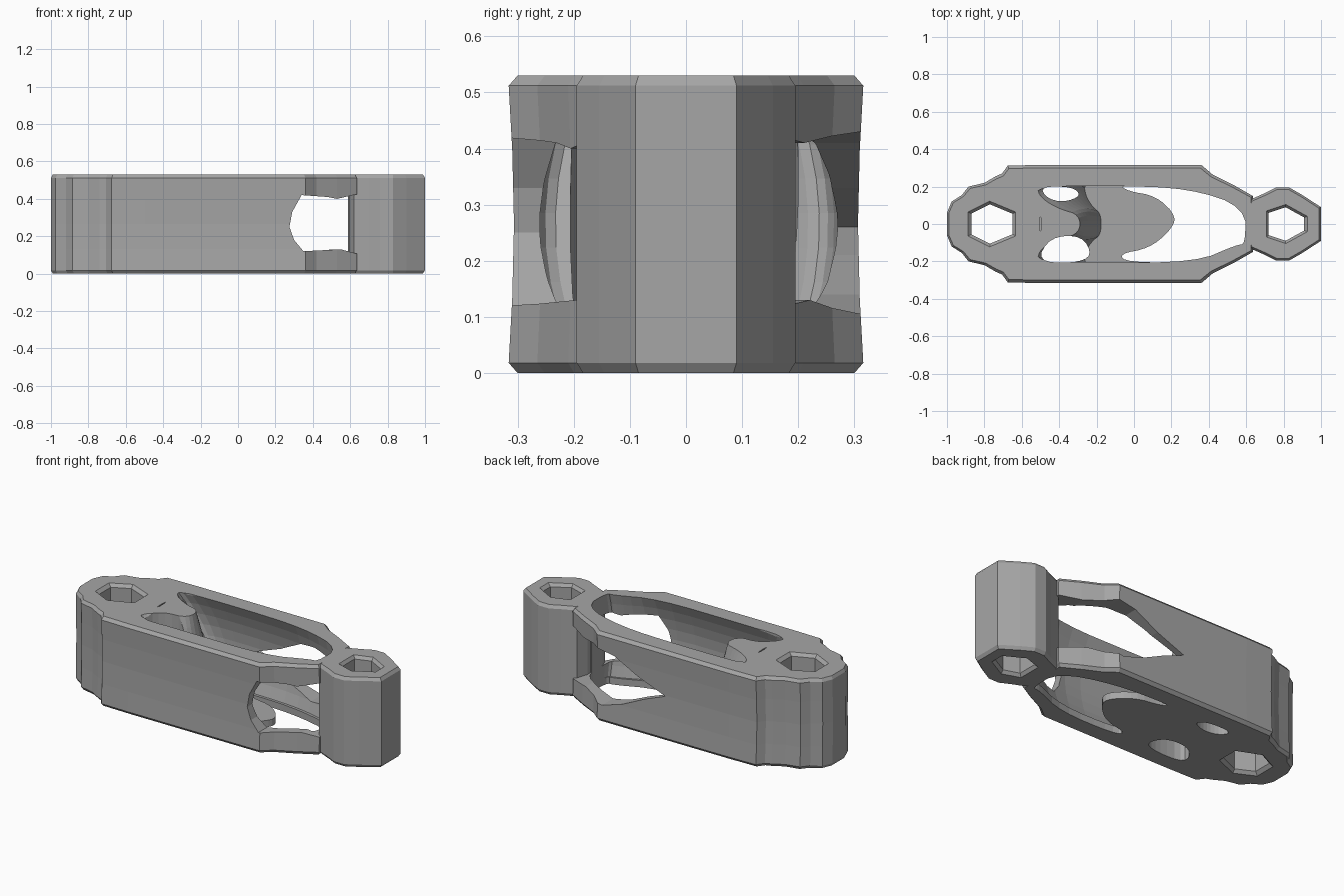
import bpy, bmesh
from mathutils import Vector

if "Cube" in bpy.data.objects:
    bpy.data.objects.remove(bpy.data.objects["Cube"], do_unlink=True)

H = 0.53
EDGE = 0.018

grey = bpy.data.materials.new("cast_grey")
grey.use_nodes = True
colour = (0.38, 0.38, 0.38, 1)
grey.diffuse_color = colour
grey.node_tree.nodes["Principled BSDF"].inputs["Base Color"].default_value = colour


def rounded(points, passes=2):
    """Corner cutting turns a rough outline into a soft one."""
    for _ in range(passes):
        out = []
        for i, p in enumerate(points):
            a, b = Vector(p), Vector(points[(i + 1) % len(points)])
            out += [a.lerp(b, 0.25), a.lerp(b, 0.75)]
        points = out
    return points


def loft(name, rings):
    """Closed skin through rings that share one point count."""
    bm = bmesh.new()
    rows = [[bm.verts.new(p) for p in ring] for ring in rings]
    n = len(rows[0])
    for low, high in zip(rows, rows[1:]):
        for i in range(n):
            j = (i + 1) % n
            bm.faces.new((low[i], low[j], high[j], high[i]))
    bm.faces.new(rows[0][::-1])
    bm.faces.new(rows[-1])
    bmesh.ops.recalc_face_normals(bm, faces=bm.faces)
    mesh = bpy.data.meshes.new(name)
    bm.to_mesh(mesh)
    bm.free()
    mesh.materials.append(grey)
    obj = bpy.data.objects.new(name, mesh)
    bpy.context.collection.objects.link(obj)
    return obj


def prism(name, outline, low, high, axis="z"):
    if axis == "z":
        return loft(name, [[(a, b, c) for a, b in outline] for c in (low, high)])
    return loft(name, [[(a, c, b) for a, b in outline] for c in (low, high)])


def scaled(outline, cx, sx, sy, z):
    return [(cx + (x - cx) * sx, y * sy, z) for x, y in outline]


def mirrored(half):
    """Complete an outline that is given for +y only."""
    return half + [(x, -y) for x, y in reversed(half)]


def cut(target, cutter):
    mod = target.modifiers.new(cutter.name, "BOOLEAN")
    mod.operation = "DIFFERENCE"
    mod.solver = "EXACT"
    mod.object = cutter
    cutter.hide_render = True
    cutter.hide_viewport = True
    cutter.display_type = "WIRE"


def bore(name, outline, cx):
    """Hex hole with countersunk ends."""
    levels = [(-0.02, 1.25), (0, 1.16), (EDGE, 1), (H - EDGE, 1), (H, 1.16), (H + 0.02, 1.25)]
    return loft(name, [scaled(outline, cx, s, s, z) for z, s in levels])


# Link body: wide shell with waisted sides and the left eye in one outline
body_half = [(-1, 0.06), (-0.975, 0.12), (-0.92, 0.155), (-0.885, 0.2), (-0.8, 0.22),
             (-0.74, 0.255), (-0.705, 0.27), (-0.675, 0.312), (-0.5, 0.316), (0.36, 0.316),
             (0.42, 0.265), (0.53, 0.21), (0.635, 0.15)]
body_outline = mirrored(body_half)
levels = [(0, 0.988, 0.95), (EDGE, 1, 1), (H * 0.25, 1, 0.98), (H * 0.5, 1, 0.97),
          (H * 0.75, 1, 0.98), (H - EDGE, 1, 1), (H, 0.988, 0.95)]
body = loft("link_body", [scaled(body_outline, -0.2, sx, sy, z) for z, sx, sy in levels])

# Inner pocket: barrel walls, and a web sloping from the top skin to the floor
pocket_outline = rounded([(-0.52, 0.2), (-0.5, 0.14), (-0.4, 0.08), (-0.29, 0.05), (-0.29, -0.05),
                          (-0.4, -0.08), (-0.5, -0.13), (-0.52, -0.2), (-0.2, -0.205),
                          (0.33, -0.205), (0.55, -0.11), (0.595, -0.11), (0.595, 0.09),
                          (0.3, 0.19), (-0.1, 0.205)])


def pocket_ring(z):
    t = min(z / H, 1)
    widen = 1 + 0.34 * (1 - (2 * t - 1) ** 2)
    ring = []
    for x, y in pocket_outline:
        if x < -0.1:
            low_x = -0.1 + (x + 0.1) * 0.35
            x = low_x + (x - low_x) * t
        ring.append((x, y * widen, z))
    return ring


pocket = loft("pocket_cutter", [pocket_ring(0.04 + i * (H - 0.04) / 8) for i in range(9)]
              + [pocket_ring(H + 0.03)])
cut(body, pocket)

# Floor opening, leaving a pointed tongue
floor_outline = rounded([(-0.08, -0.16), (-0.04, -0.205), (0.33, -0.205), (0.55, -0.11),
                         (0.595, -0.11), (0.595, 0.09), (0.3, 0.19), (-0.08, 0.21),
                         (-0.03, 0.175), (0.12, 0.15), (0.23, 0.04), (0.19, -0.04),
                         (0.08, -0.13)])
cut(body, prism("floor_cutter", floor_outline, -0.05, 0.1))

# Small through holes beside the web, and a slit
back_hole = rounded([(-0.5, 0.2), (-0.47, 0.14), (-0.38, 0.115), (-0.28, 0.15), (-0.33, 0.2)])
front_hole = rounded([(-0.52, -0.2), (-0.45, -0.07), (-0.28, -0.06), (-0.22, -0.17), (-0.32, -0.21)])
slit = rounded([(-0.505, 0), (-0.5, 0.05), (-0.495, 0), (-0.5, -0.05)], 1)
cut(body, prism("back_hole_cutter", back_hole, -0.05, H + 0.05))
cut(body, prism("front_hole_cutter", front_hole, -0.05, H + 0.05))
cut(body, prism("slit_cutter", slit, 0.4, H + 0.05))

# Side windows: short in front, long and pointed behind
front_window = [(0.275, 0.25), (0.29, 0.33), (0.34, 0.42), (0.48, 0.41), (0.53, 0.4),
                (0.66, 0.43), (0.66, 0.1), (0.55, 0.13), (0.35, 0.12), (0.3, 0.18)]
back_window = [(-0.08, 0.26), (0.1, 0.33), (0.25, 0.41), (0.36, 0.43), (0.52, 0.41),
               (0.66, 0.43), (0.66, 0.11), (0.5, 0.13), (0.33, 0.1), (0.2, 0.14), (0.05, 0.21)]
cut(body, prism("front_window_cutter", front_window, -0.4, -0.04, "y"))
cut(body, prism("back_window_cutter", back_window, 0.04, 0.4, "y"))

# Left eye bore
left_hex = mirrored([(-0.87, 0.055), (-0.77, 0.105), (-0.65, 0.055)])
cut(body, bore("left_bore_cutter", left_hex, -0.76))

# Right eye: faceted full-height boss with its own bore
eye_outline = mirrored([(0.595, 0.07), (0.62, 0.13), (0.7, 0.165), (0.76, 0.195),
                        (0.83, 0.195), (0.9, 0.155), (1, 0.09)])
eye_levels = [(0, 0.94), (EDGE, 1), (H - EDGE, 1), (H, 0.94)]
eye = loft("right_eye", [scaled(eye_outline, 0.8, s, s, z) for z, s in eye_levels])
right_hex = mirrored([(0.72, 0.06), (0.81, 0.09), (0.91, 0.035)])
cut(eye, bore("right_bore_cutter", right_hex, 0.8))
